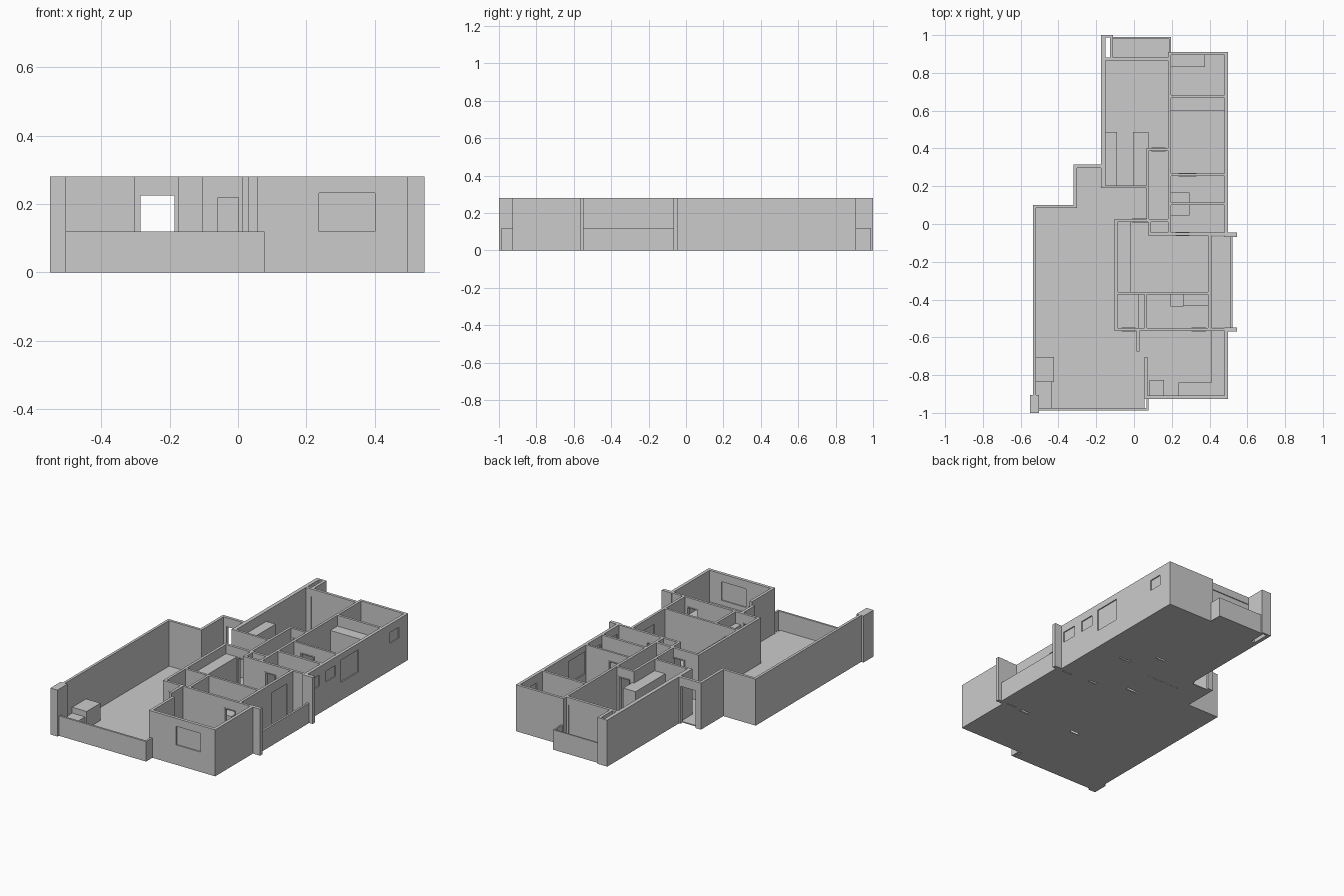
import bpy, bmesh
from mathutils import Matrix, Vector

H, DOOR, RAIL, FL = 0.28, 0.225, 0.12, 0.006


def box(name, x0, x1, y0, y1, z0=0.0, z1=H):
    bm = bmesh.new()
    bmesh.ops.create_cube(bm, size=1, matrix=Matrix.Translation(
        Vector(((x0 + x1) / 2, (y0 + y1) / 2, (z0 + z1) / 2))) @
        Matrix.Diagonal((x1 - x0, y1 - y0, z1 - z0, 1)))
    me = bpy.data.meshes.new(name)
    bm.to_mesh(me)
    bm.free()
    ob = bpy.data.objects.new(name, me)
    bpy.context.collection.objects.link(ob)
    return ob


def cut(wall, bounds):
    """Subtract a box from a wall and discard the cutter."""
    c = box("opening_cutter", *bounds)
    c.hide_render = True
    m = wall.modifiers.new("opening", 'BOOLEAN')
    m.operation, m.solver, m.object = 'DIFFERENCE', 'EXACT', c
    bpy.context.view_layer.update()
    dg = bpy.context.evaluated_depsgraph_get()
    me = bpy.data.meshes.new_from_object(wall.evaluated_get(dg))
    wall.modifiers.clear()
    wall.data = me
    bpy.data.objects.remove(c)


def wall(name, x0, x1, y0, y1, openings=()):
    """Wall with openings (kind, a, b, z0, z1) measured along its long axis."""
    w = box(name, x0, x1, y0, y1)
    along_x = x1 - x0 > y1 - y0
    t0, t1 = (y0, y1) if along_x else (x0, x1)
    mid = (t0 + t1) / 2

    def part(a, b, u, v):
        return (a, b, u, v) if along_x else (u, v, a, b)

    for kind, a, b, z0, z1 in openings:
        zc = z0 if z0 > 0 else -0.02
        cut(w, (*part(a, b, t0 - 0.02, t1 + 0.02), zc, z1))
        if kind == "pane":
            box(name + "_pane", *part(a, b, mid - 0.003, mid + 0.003), z0, z1)
        elif kind == "door":
            f, p = 0.006, 0.003
            for s, e in ((a, a + f), (b - f, b)):
                box(name + "_jamb", *part(s, e, t0 - p, t1 + p), 0, z1)
            box(name + "_head", *part(a + f, b - f, t0 - p, t1 + p), z1 - f, z1)


# Floor slabs, one per room
for i, r in enumerate((
        (-0.519, -0.103, -0.975, 0.085), (-0.103, 0.055, -0.975, -0.566),
        (-0.303, -0.175, 0.085, 0.297), (-0.175, -0.103, 0.085, 0.19),
        (-0.103, 0.065, 0.026, 0.19), (0.055, 0.07, -0.705, -0.566),
        (-0.152, 0.065, 0.205, 0.865), (0.065, 0.18, 0.402, 0.865),
        (0.08, 0.18, 0.026, 0.388), (0.09, 0.18, -0.045, 0.026),
        (-0.11, 0.185, 0.882, 0.98),
        (0.195, 0.478, 0.683, 0.894), (0.195, 0.478, 0.268, 0.668),
        (0.195, 0.478, 0.115, 0.255), (0.195, 0.478, -0.045, 0.1),
        (-0.087, 0.393, -0.36, -0.06), (-0.087, 0.075, -0.06, 0.01),
        (-0.087, 0.055, -0.551, -0.374), (0.07, 0.393, -0.551, -0.374),
        (0.409, 0.52, -0.547, -0.066), (0.07, 0.478, -0.908, -0.566))):
    box("floor_%02d" % i, *r, 0, FL)

# Terrace walls and parapet
wall("terrace_west_wall", -0.535, -0.519, -0.905, 0.101)
wall("terrace_north_wall", -0.519, -0.303, 0.085, 0.101)
wall("porch_west_wall", -0.32, -0.303, 0.101, 0.315)
wall("porch_north_wall", -0.303, -0.175, 0.297, 0.315,
     [("open", -0.285, -0.185, 0, DOOR)])
box("terrace_pier", -0.55, -0.503, -1.0, -0.905)
box("terrace_parapet", -0.503, 0.078, -0.987, -0.975, 0, RAIL)
box("terrace_parapet_return", 0.066, 0.078, -0.975, -0.925, 0, RAIL)

# Living room walls
wall("living_west_wall", -0.175, -0.152, 0.19, 1.0)
wall("living_south_wall", -0.152, 0.065, 0.19, 0.204)
wall("living_north_wall", -0.152, 0.18, 0.865, 0.882,
     [("pane", -0.12, 0.165, FL, 0.235)])
wall("corridor_west_wall", 0.065, 0.08, 0.026, 0.402)
wall("corridor_north_wall", 0.08, 0.18, 0.388, 0.402,
     [("door", 0.092, 0.168, 0, DOOR)])
# North balcony
box("balcony_pier_end", -0.152, -0.11, 0.988, 1.0)
box("balcony_pier_side", -0.128, -0.11, 0.882, 0.988)
box("balcony_rail", -0.11, 0.195, 0.98, 0.989, 0, RAIL)
box("balcony_rail_side", 0.186, 0.195, 0.91, 0.98, 0, RAIL)

# East wing walls
wall("east_outer_wall", 0.478, 0.497, -0.06, 0.91,
     [("pane", -0.03, 0.065, 0.165, 0.23), ("pane", 0.128, 0.22, 0.165, 0.23),
      ("pane", 0.272, 0.438, 0.108, 0.242), ("pane", 0.737, 0.823, 0.165, 0.23)])
wall("east_inner_wall", 0.18, 0.195, -0.045, 0.91)
wall("east_north_wall", 0.195, 0.478, 0.894, 0.91)
wall("utility_wall", 0.195, 0.478, 0.668, 0.683)
wall("bathroom_north_wall", 0.195, 0.478, 0.255, 0.268,
     [("door", 0.235, 0.33, 0, DOOR)])
wall("bathroom_divider", 0.195, 0.478, 0.1, 0.115)
wall("bathroom_south_wall", 0.075, 0.478, -0.06, -0.045,
     [("door", 0.22, 0.295, 0, DOOR)])
box("balcony_fin_north", 0.478, 0.545, -0.068, -0.046)

# Main bedroom block walls
wall("bedroom_west_wall", -0.103, -0.087, -0.566, 0.026)
wall("bedroom_north_wall", -0.087, 0.18, 0.01, 0.026,
     [("door", -0.01, 0.073, 0, DOOR)])
wall("bedroom_lobby_wall", 0.075, 0.09, -0.045, 0.01)
wall("bedroom_south_wall", -0.087, 0.393, -0.374, -0.36)
wall("bedroom_east_wall", 0.393, 0.409, -0.551, -0.06,
     [("pane", -0.26, -0.117, FL, DOOR)])
wall("store_divider", 0.055, 0.07, -0.551, -0.374)
wall("kitchen_north_wall", -0.087, 0.478, -0.566, -0.551,
     [("door", -0.065, 0.008, 0, DOOR), ("door", 0.305, 0.38, 0, DOOR)])
box("balcony_fin_south", 0.478, 0.545, -0.568, -0.547)
box("east_balcony_rail", 0.51, 0.522, -0.547, -0.068, 0, RAIL)

# Kitchen walls
wall("kitchen_west_wall", 0.055, 0.072, -0.927, -0.705)
wall("kitchen_screen_wall", 0.013, 0.03, -0.675, -0.566)
wall("kitchen_south_wall", 0.072, 0.478, -0.927, -0.908,
     [("pane", 0.237, 0.4, 0.12, 0.232)])
wall("kitchen_east_wall", 0.478, 0.497, -0.927, -0.566)

# Built-in furniture
for name, *b in (
        ("terrace_grill", -0.519, -0.423, -0.837, -0.705, FL, 0.11),
        ("terrace_bench", -0.519, -0.434, -0.975, -0.837, FL, 0.075),
        ("living_cabinet_west", -0.157, -0.09, 0.204, 0.487, FL, 0.22),
        ("living_cabinet_east", -0.005, 0.078, 0.204, 0.487, FL, 0.21),
        ("utility_counter", 0.195, 0.375, 0.832, 0.894, FL, 0.09),
        ("bedroom_wardrobe", 0.195, 0.478, 0.6, 0.668, FL, 0.215),
        ("vanity_north", 0.195, 0.295, 0.115, 0.168, FL, 0.09),
        ("vanity_south", 0.195, 0.295, 0.045, 0.1, FL, 0.09),
        ("main_wardrobe", -0.087, -0.015, -0.36, 0.01, FL, 0.225),
        ("store_shelf", 0.02, 0.055, -0.551, -0.374, FL, 0.21),
        ("laundry_unit", 0.193, 0.262, -0.437, -0.374, FL, 0.11),
        ("laundry_counter", 0.262, 0.393, -0.434, -0.374, FL, 0.09),
        ("refrigerator", 0.082, 0.16, -0.908, -0.825, FL, 0.18),
        ("kitchen_counter_south", 0.235, 0.41, -0.908, -0.84, FL, 0.09),
        ("kitchen_counter_east", 0.41, 0.478, -0.908, -0.566, FL, 0.09)):
    box(name, *b)
